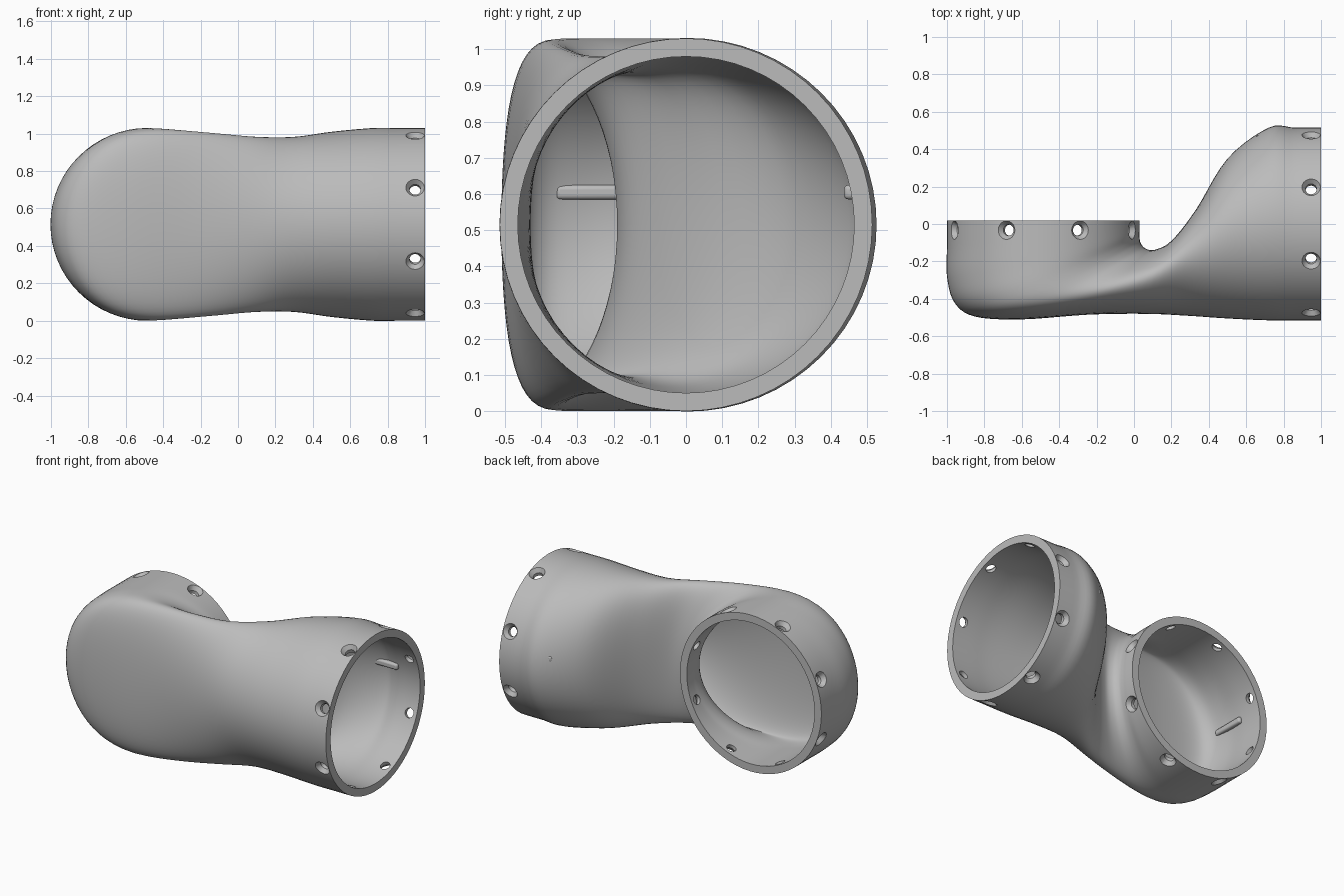
import bpy, bmesh
from math import pi, sin, cos
from mathutils import Vector, Matrix

cube = bpy.data.objects.get("Cube")
if cube:
    bpy.data.objects.remove(cube, do_unlink=True)

RADIUS = 0.515
WALL = 0.05
SEGMENTS = 64
STEPS = 5
CUP_X, CUP_Y = -0.485, 0.02

grey = bpy.data.materials.new("plain_grey")
grey.use_nodes = True
color = (0.5, 0.5, 0.5, 1)
grey.diffuse_color = color
grey.node_tree.nodes["Principled BSDF"].inputs["Base Color"].default_value = color


def add_object(name, bm):
    bmesh.ops.recalc_face_normals(bm, faces=bm.faces)
    mesh = bpy.data.meshes.new(name)
    bm.to_mesh(mesh)
    bm.free()
    mesh.materials.append(grey)
    obj = bpy.data.objects.new(name, mesh)
    bpy.context.collection.objects.link(obj)
    return obj


def activate(obj):
    bpy.ops.object.select_all(action="DESELECT")
    obj.select_set(True)
    bpy.context.view_layer.objects.active = obj


def bridge(bm, first, second):
    count = len(first)
    for i in range(count):
        j = (i + 1) % count
        bm.faces.new((first[i], first[j], second[j], second[i]))


def spline(a, b, c, d, t):
    """Smooth interpolation between b and c."""
    return [0.5 * (2 * q + (r - p) * t + (2 * p - 5 * q + 4 * r - s) * t * t
                   + (3 * q - p - 3 * r + s) * t ** 3)
            for p, q, r, s in zip(a, b, c, d)]


# Guide sections: outer bend x y, crown x y, inner bend x y, half height
sections = [
    (1.0, -RADIUS, 1.0, 0, 1.0, RADIUS, RADIUS),
    (0.86, -RADIUS, 0.86, 0, 0.86, RADIUS, RADIUS),
    (0.72, -RADIUS, 0.72, 0, 0.72, RADIUS, RADIUS),
    (0.5, -0.505, 0.5, -0.05, 0.5, 0.35, 0.495),
    (0.28, -0.49, 0.3, -0.16, 0.33, 0.075, 0.468),
    (0.05, -0.48, 0.1, -0.28, 0.2, -0.09, 0.468),
    (-0.25, -0.485, -0.12, -0.345, 0.11, -0.138, 0.487),
    (-0.6, -0.51, -0.33, -0.375, 0.06, -0.13, 0.505),
    (-0.85, -0.495, -0.44, -0.36, 0.035, -0.1, 0.513),
    (-0.96, -0.42, CUP_X, -0.3, 0.03, -0.07, RADIUS),
    (-1.0, -0.28, CUP_X, -0.2, 0.03, -0.04, RADIUS),
    (-1.0, -0.12, CUP_X, -0.08, 0.03, -0.01, RADIUS),
    (-1.0, CUP_Y, CUP_X, CUP_Y, 0.03, CUP_Y, RADIUS),
]

# Bent pipe skin lofted through the sections
bm = bmesh.new()
rows = []
last = len(sections) - 1
for k in range(last):
    a, b = sections[max(k - 1, 0)], sections[k]
    c, d = sections[k + 1], sections[min(k + 2, last)]
    rows += [spline(a, b, c, d, s / STEPS) for s in range(STEPS)]
rows.append(sections[last])
previous = None
for ox, oy, mx, my, ix, iy, height in rows:
    outer, crown, inner = Vector((ox, oy, 0)), Vector((mx, my, 0)), Vector((ix, iy, 0))
    ring = []
    for n in range(SEGMENTS):
        angle = 2 * pi * n / SEGMENTS
        point = (crown + (inner - outer) / 2 * cos(angle)
                 + ((inner + outer) / 2 - crown) * cos(angle) ** 2)
        point.z = RADIUS + height * sin(angle)
        ring.append(bm.verts.new(point))
    if previous:
        bridge(bm, previous, ring)
    previous = ring
pipe = add_object("elbow_pipe", bm)

# Openings: centre, outward axis
openings = [
    (Vector((1, 0, RADIUS)), Vector((1, 0, 0))),
    (Vector((CUP_X, CUP_Y, RADIUS)), Vector((0, 1, 0))),
]

# Countersunk screw hole cutters, eight around each opening
bm = bmesh.new()
hole_profile = [(0.42, 0.03), (0.487, 0.03), (0.515, 0.05), (0.56, 0.05)]
up = Vector((0, 0, 1))
for center, axis in openings:
    side = axis.cross(up)
    for k in range(8):
        angle = (k + 0.5) * pi / 4
        radial = side * cos(angle) + up * sin(angle)
        across = axis.cross(radial)
        origin = center - axis * 0.053
        rings = []
        for distance, size in hole_profile:
            rings.append([bm.verts.new(origin + radial * distance
                          + (axis * cos(a) + across * sin(a)) * size)
                          for a in (2 * pi * n / 20 for n in range(20))])
        for first, second in zip(rings, rings[1:]):
            bridge(bm, first, second)
        bm.faces.new(rings[0])
        bm.faces.new(rings[-1])
cutter = add_object("screw_hole_cutter", bm)
cutter.hide_render = True

# Wall thickness, then holes
activate(pipe)
solid = pipe.modifiers.new("wall", "SOLIDIFY")
solid.thickness = WALL
solid.offset = -1
bpy.ops.object.modifier_apply(modifier="wall")
holes = pipe.modifiers.new("holes", "BOOLEAN")
holes.operation = "DIFFERENCE"
holes.solver = "EXACT"
holes.object = cutter
bpy.ops.object.modifier_apply(modifier="holes")
bpy.data.objects.remove(cutter, do_unlink=True)
bpy.ops.object.shade_smooth_by_angle(angle=pi / 6)


# Round-ended locating ribs inside both openings
def add_rib(name, center, size):
    bm = bmesh.new()
    bmesh.ops.create_cube(bm, size=1, matrix=Matrix.Translation(center) @ Matrix.Diagonal((*size, 1)))
    rib = add_object(name, bm)
    bevel = rib.modifiers.new("soft_edges", "BEVEL")
    bevel.width = 0.012
    bevel.segments = 3
    activate(rib)
    bpy.ops.object.shade_smooth_by_angle(angle=pi / 6)


add_rib("side_opening_rib", (0.75, 0.457, 0.605), (0.2, 0.04, 0.04))
add_rib("back_opening_rib", (-0.942, -0.25, 0.605), (0.04, 0.22, 0.04))
